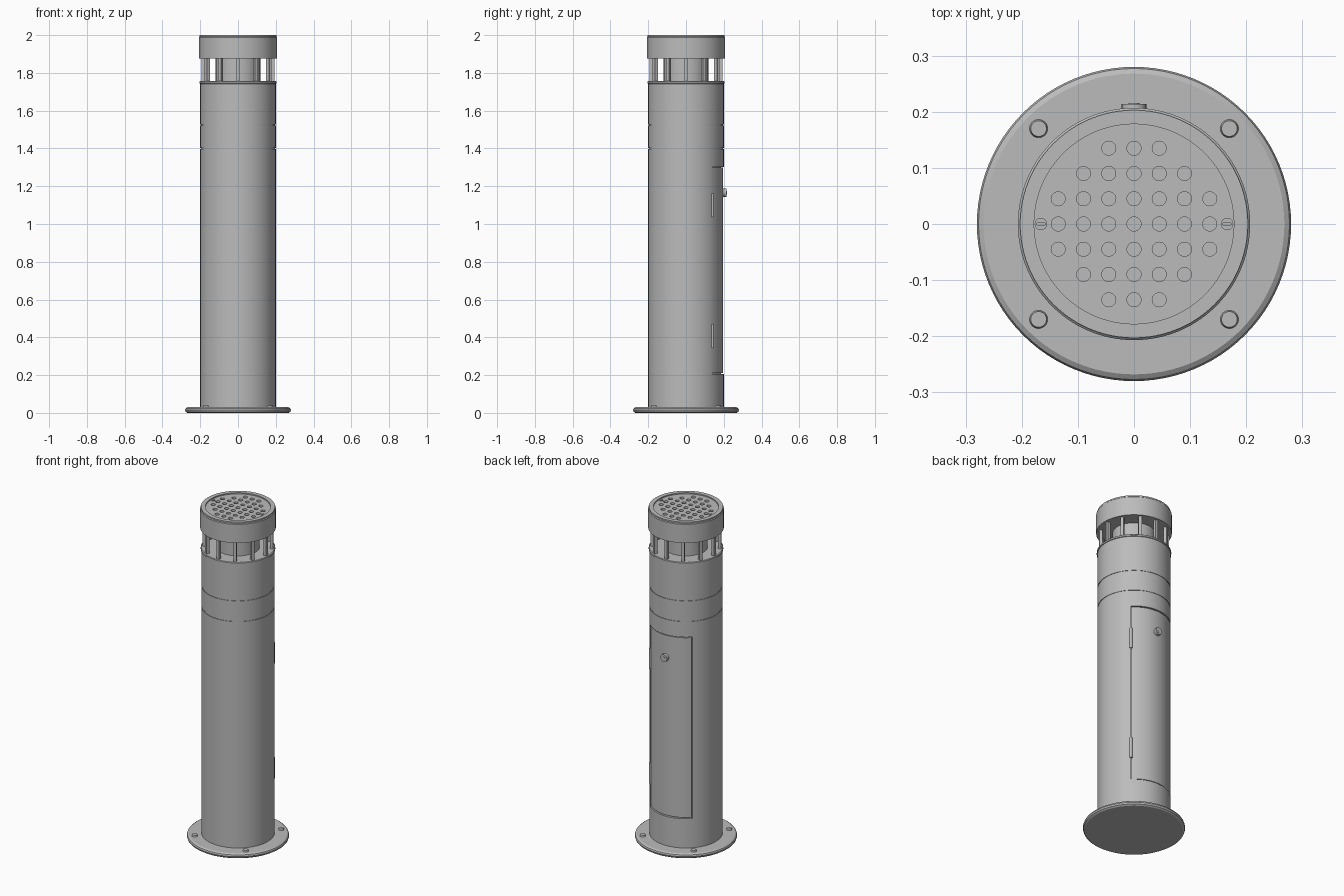
import bpy, bmesh, math
from mathutils import Matrix, Vector

if "Cube" in bpy.data.objects:
    bpy.data.objects.remove(bpy.data.objects["Cube"])

grey = bpy.data.materials.new("grey_metal")
grey.diffuse_color = (0.5, 0.5, 0.5, 1)
grey.use_nodes = True
grey.node_tree.nodes["Principled BSDF"].inputs["Base Color"].default_value = grey.diffuse_color


def finish(name, bm, smooth=True):
    bmesh.ops.recalc_face_normals(bm, faces=bm.faces)
    mesh = bpy.data.meshes.new(name)
    bm.to_mesh(mesh)
    bm.free()
    mesh.materials.append(grey)
    ob = bpy.data.objects.new(name, mesh)
    bpy.context.collection.objects.link(ob)
    if smooth:
        shade(ob)
    return ob


def shade(ob):
    bpy.ops.object.select_all(action='DESELECT')
    ob.select_set(True)
    bpy.context.view_layer.objects.active = ob
    bpy.ops.object.shade_smooth_by_angle(angle=math.radians(30))


def lathe(name, profile, n=96):
    """Closed solid turned around z from (radius, height) points."""
    bm = bmesh.new()
    rings = [[bm.verts.new((r * math.cos(2 * math.pi * i / n), r * math.sin(2 * math.pi * i / n), z))
              for i in range(n)] for r, z in profile]
    for lo, hi in zip(rings, rings[1:]):
        for i in range(n):
            j = (i + 1) % n
            bm.faces.new((lo[i], lo[j], hi[j], hi[i]))
    bm.faces.new(rings[0])
    bm.faces.new(rings[-1])
    return finish(name, bm)


def arc_panel(name, r0, r1, a0, a1, z0, z1, n=24):
    """Curved slab between two radii, angles in degrees."""
    bm = bmesh.new()
    cols = []
    for i in range(n + 1):
        a = math.radians(a0 + (a1 - a0) * i / n)
        cols.append([bm.verts.new((r * math.cos(a), r * math.sin(a), z))
                     for r, z in ((r0, z0), (r1, z0), (r1, z1), (r0, z1))])
    for p, q in zip(cols, cols[1:]):
        for k in range(4):
            m = (k + 1) % 4
            bm.faces.new((p[k], p[m], q[m], q[k]))
    bm.faces.new(cols[0])
    bm.faces.new(cols[-1])
    return finish(name, bm)


def cylinders(name, places, r, depth, n=24, axis='Z', top=None):
    """Several equal cylinders in one object, each centred on its place."""
    bm = bmesh.new()
    turn = Matrix.Rotation(math.pi / 2, 4, 'X') if axis == 'Y' else Matrix()
    for p in places:
        bmesh.ops.create_cone(bm, cap_ends=True, segments=n, radius1=r, radius2=top or r,
                              depth=depth, matrix=Matrix.Translation(Vector(p)) @ turn)
    return finish(name, bm)


def boxes(name, items):
    """Boxes given as (matrix, size)."""
    bm = bmesh.new()
    for mat, size in items:
        bmesh.ops.create_cube(bm, size=1, matrix=mat @ Matrix.Diagonal((*size, 1)))
    return finish(name, bm, False)


def cut(ob, cutter):
    mod = ob.modifiers.new("cut", 'BOOLEAN')
    mod.object = cutter
    mod.solver = 'EXACT'
    bpy.ops.object.select_all(action='DESELECT')
    bpy.context.view_layer.objects.active = ob
    bpy.ops.object.modifier_apply(modifier=mod.name)
    bpy.data.objects.remove(cutter)
    shade(ob)


# Round floor flange with a bevelled edge
lathe("base_flange", [(0.268, 0), (0.277, 0.006), (0.28, 0.015), (0.277, 0.024), (0.268, 0.03)])
corners = [(sx * 0.17, sy * 0.17) for sx in (-1, 1) for sy in (-1, 1)]
cylinders("flange_bolts", [(x, y, 0.033) for x, y in corners], 0.017, 0.012, top=0.014)

# Column with two seams and an upper rim
R, G = 0.2, 0.197
profile = [(R, 0.025)]
for z in (1.40, 1.525):
    profile += [(R, z - 0.003), (G, z - 0.003), (G, z + 0.003), (R, z + 0.003)]
profile += [(R, 1.742), (0.204, 1.744), (0.204, 1.753), (0.2, 1.756)]
body = lathe("column", profile)
cut(body, arc_panel("door_cutter", 0.186, 0.23, 45, 135, 0.207, 1.303))

# Curved access door on the back, slightly sunk, with knob and hinges
arc_panel("access_door", 0.184, 0.196, 46, 134, 0.212, 1.298)
cylinders("door_knob", [(0, 0.204, 1.165)], 0.022, 0.02, axis='Y')
cylinders("door_knob_core", [(0, 0.206, 1.165)], 0.01, 0.02, axis='Y')
ha = math.radians(45)
cylinders("door_hinges", [(0.197 * math.cos(ha), 0.197 * math.sin(ha), z) for z in (0.407, 1.10)],
          0.009, 0.125, n=16)

# Open lamp section: inner core and twelve thin posts
lathe("lamp_core", [(0.118, 1.75), (0.118, 1.88)], 64)
boxes("lamp_posts", [(Matrix.Rotation(math.radians(30 * i), 4, 'Z') @ Matrix.Translation((0.185, 0, 1.815)),
                      (0.018, 0.018, 0.13)) for i in range(12)])

# Cap with sunken perforated lid
cap = lathe("cap", [(0.207, 1.875), (0.207, 1.988), (0.203, 1.992), (0.203, 2.0),
                    (0.178, 2.0), (0.178, 1.993)])
holes = [(0.045 * i, 0.045 * j, 1.99) for i in range(-3, 4) for j in range(-3, 4)
         if abs(i) <= (3, 3, 2, 1)[abs(j)]]
cut(cap, cylinders("hole_cutter", holes, 0.0125, 0.03))

# Two slotted lid screws
screws = cylinders("lid_screws", [(s * 0.166, 0, 1.994) for s in (-1, 1)], 0.011, 0.008)
cut(screws, boxes("slot_cutter", [(Matrix.Translation((s * 0.166, 0, 1.998)), (0.014, 0.004, 0.006))
                                  for s in (-1, 1)]))
